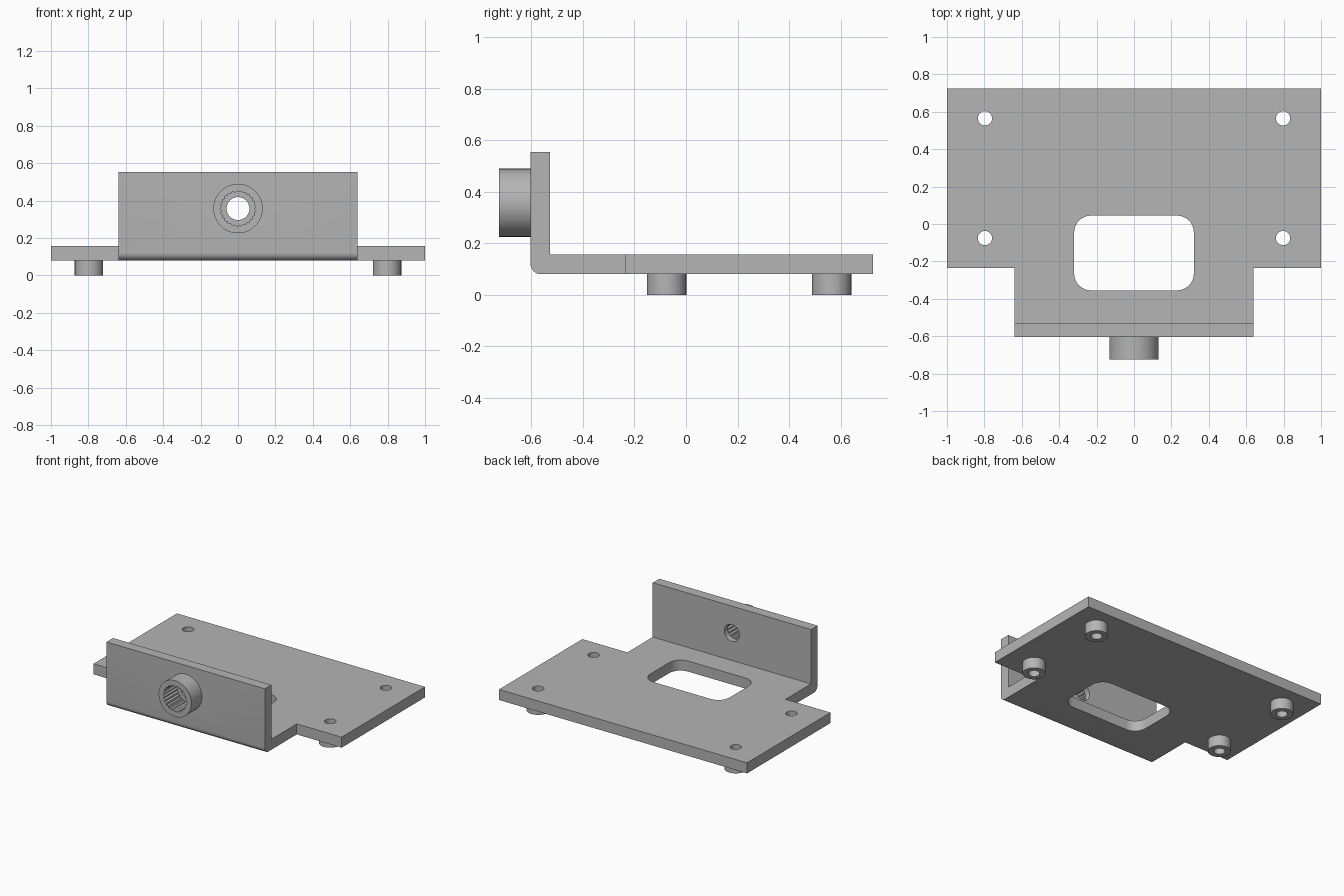
import bpy
import bmesh
from math import cos, sin, pi

default = bpy.data.objects.get("Cube")
if default:
    bpy.data.objects.remove(default, do_unlink=True)

grey = bpy.data.materials.new("plain grey")
grey.use_nodes = True
color = (0.46, 0.46, 0.46, 1)
grey.diffuse_color = color
grey.node_tree.nodes["Principled BSDF"].inputs["Base Color"].default_value = color


def prism(name, outline, axis, lo, hi):
    """Extrude a 2D outline along an axis."""
    place = {"x": lambda u, v, w: (w, u, v),
             "y": lambda u, v, w: (u, w, v),
             "z": lambda u, v, w: (u, v, w)}[axis]
    bm = bmesh.new()
    low = [bm.verts.new(place(u, v, lo)) for u, v in outline]
    high = [bm.verts.new(place(u, v, hi)) for u, v in outline]
    bm.faces.new(low)
    bm.faces.new(high)
    for i in range(len(low)):
        j = (i + 1) % len(low)
        bm.faces.new((low[i], low[j], high[j], high[i]))
    bmesh.ops.recalc_face_normals(bm, faces=bm.faces)
    mesh = bpy.data.meshes.new(name)
    bm.to_mesh(mesh)
    bm.free()
    mesh.materials.append(grey)
    obj = bpy.data.objects.new(name, mesh)
    bpy.context.collection.objects.link(obj)
    return obj


def arc(cx, cy, r, start, end, steps):
    angles = [start + (end - start) * i / steps for i in range(steps + 1)]
    return [(cx + r * cos(a), cy + r * sin(a)) for a in angles]


def circle(cx, cy, r, steps=48):
    return arc(cx, cy, r, 0, 2 * pi, steps)[:-1]


def rect(x0, x1, y0, y1):
    return [(x0, y0), (x1, y0), (x1, y1), (x0, y1)]


def cut(obj, *cutters):
    bpy.ops.object.select_all(action="DESELECT")
    bpy.context.view_layer.objects.active = obj
    obj.select_set(True)
    for cutter in cutters:
        cutter.hide_render = True
        mod = obj.modifiers.new("cut", "BOOLEAN")
        mod.operation = "DIFFERENCE"
        mod.solver = "EXACT"
        mod.object = cutter
        bpy.ops.object.modifier_apply(modifier=mod.name)
    bpy.ops.object.shade_smooth_by_angle(angle=pi / 6)


BOTTOM, TOP, WALL_TOP = 0.08, 0.157, 0.553
FRONT, WALL_BACK, BACK, BOSS_FRONT = -0.603, -0.528, 0.725, -0.725
BEND, AXLE = 0.04, 0.357

# Bent sheet: side profile with a rounded outer bend
profile = arc(FRONT + BEND, BOTTOM + BEND, BEND, pi, 1.5 * pi, 8)
profile += [(BACK, BOTTOM), (BACK, TOP), (WALL_BACK, TOP),
            (WALL_BACK, WALL_TOP), (FRONT, WALL_TOP)]
bracket = prism("bracket", profile, "x", -1, 1)
cutters = [prism("corner_cutter", rect(*sorted((s * 0.638, s * 1.2)), -1, -0.235), "z", -0.5, 1)
           for s in (-1, 1)]

# Rounded window
r = 0.09
window = []
for i, (cx, cy) in enumerate([(0.32 - r, 0.045 - r), (r - 0.32, 0.045 - r),
                              (r - 0.32, r - 0.355), (0.32 - r, r - 0.355)]):
    window += arc(cx, cy, r, i * pi / 2, (i + 1) * pi / 2, 8)
cutters.append(prism("window_cutter", window, "z", -0.2, 0.3))

# Toothed bore and the narrower screw hole behind it
TEETH = 25
bore_outline = []
for i in range(TEETH * 2):
    a, radius = pi * i / TEETH, 0.096 if i % 2 else 0.087
    bore_outline.append((radius * cos(a), AXLE + radius * sin(a)))
bore = prism("bore_cutter", bore_outline, "y", -0.9, -0.57)
screw_hole = prism("screw_hole_cutter", circle(0, AXLE, 0.061), "y", -0.8, -0.4)
cutters += [bore, screw_hole]

# Splined boss on the upright wall
boss = prism("splined_boss", circle(0, AXLE, 0.132, 64), "y", BOSS_FRONT, FRONT)
cut(boss, bore)

# Standoffs under the plate, with through holes
for side, x in (("right", -0.797), ("left", 0.797)):
    for end, y in (("front", -0.075), ("back", 0.565)):
        hole = prism("hole_cutter", circle(x, y, 0.038), "z", -0.2, 0.4)
        standoff = prism(f"{end}_{side}_standoff", circle(x, y, 0.076), "z", 0, BOTTOM)
        cut(standoff, hole)
        cutters.append(hole)

cut(bracket, *cutters)
for cutter in cutters:
    bpy.data.objects.remove(cutter, do_unlink=True)
